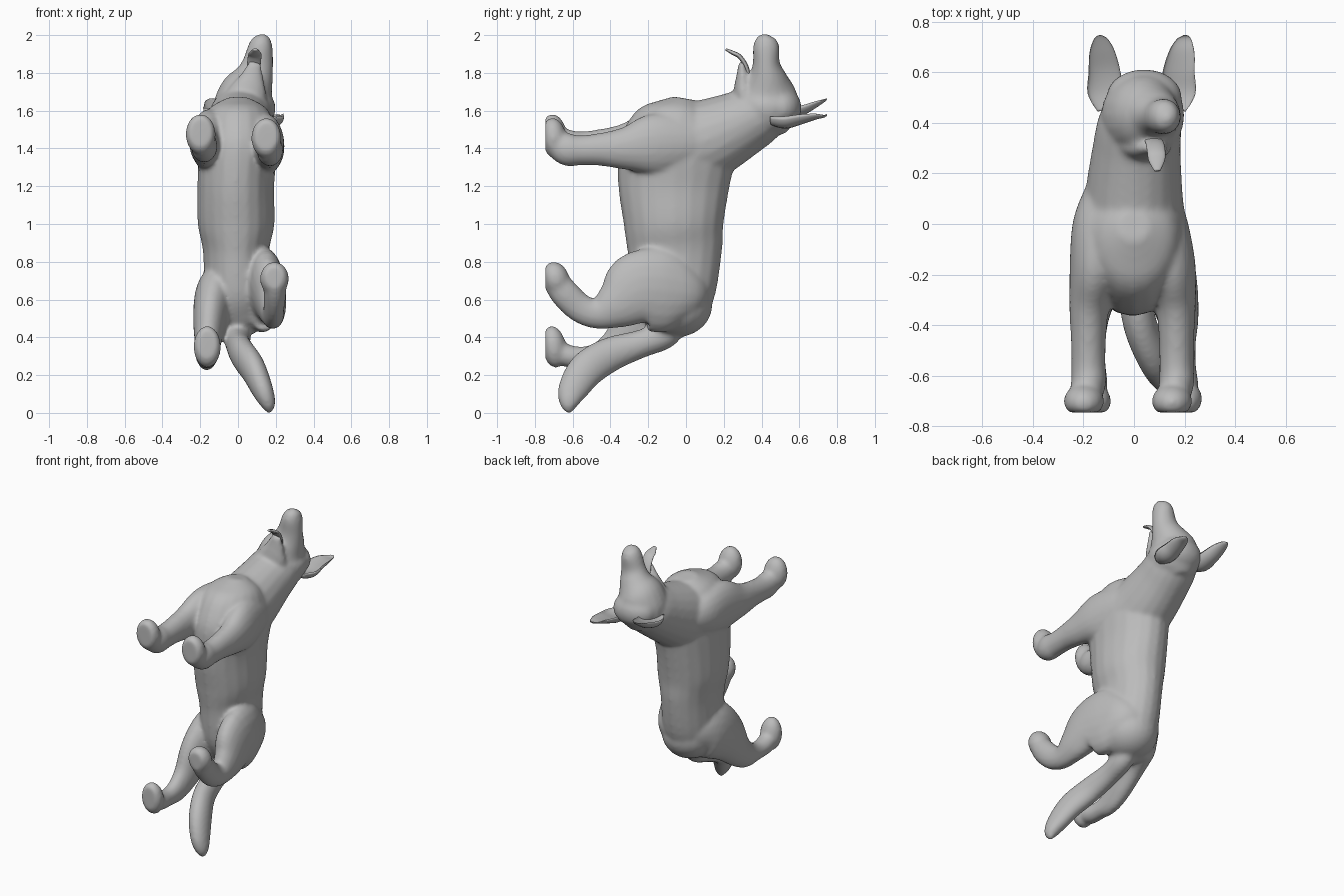
import bpy, bmesh, math
from mathutils import Vector, Matrix

cube = bpy.data.objects.get("Cube")
if cube:
    bpy.data.objects.remove(cube, do_unlink=True)

grey = bpy.data.materials.new("plain grey")
grey.use_nodes = True
grey.diffuse_color = (0.5, 0.5, 0.5, 1)
grey.node_tree.nodes["Principled BSDF"].inputs["Base Color"].default_value = (0.5, 0.5, 0.5, 1)

SIDES = 20
STEPS = 5


def add_object(name, bm):
    bmesh.ops.recalc_face_normals(bm, faces=bm.faces)
    mesh = bpy.data.meshes.new(name)
    bm.to_mesh(mesh)
    bm.free()
    mesh.materials.append(grey)
    ob = bpy.data.objects.new(name, mesh)
    bpy.context.collection.objects.link(ob)
    for p in mesh.polygons:
        p.use_smooth = True
    return ob


def spline(keys):
    """Smooth samples through rows of x, y, z, half width, half depth."""
    rows = [Vector(k) for k in keys]
    rows = [rows[0]] + rows + [rows[-1]]
    out = []
    for a, b, c, d in zip(rows, rows[1:], rows[2:], rows[3:]):
        for s in range(STEPS):
            t = s / STEPS
            out.append(b + (c - a) * (t / 2) + (a * 2 - b * 5 + c * 4 - d) * (t * t / 2)
                       + (b * 3 - a - c * 3 + d) * (t ** 3 / 2))
    return out + [rows[-1]]


def tube(name, keys, cup=0):
    """Loft ellipses along a path; cup hollows the side facing +z."""
    bm = bmesh.new()
    rows = spline(keys)
    rings = []
    for i, r in enumerate(rows):
        tangent = (rows[min(i + 1, len(rows) - 1)] - rows[max(i - 1, 0)]).to_3d().normalized()
        u = Vector((1, 0, 0))
        u = (u - tangent * u.dot(tangent)).normalized()
        v = tangent.cross(u)
        ring = []
        for k in range(SIDES):
            a = math.tau * k / SIDES
            depth = math.sin(a)
            if cup and depth < 0:
                depth *= -cup
            ring.append(bm.verts.new(r.to_3d() + u * math.cos(a) * max(r[3], .004)
                                     + v * depth * max(r[4], .004)))
        rings.append(ring)
    for lo, hi in zip(rings, rings[1:]):
        for k in range(SIDES):
            n = (k + 1) % SIDES
            bm.faces.new((lo[k], lo[n], hi[n], hi[k]))
    bm.faces.new(rings[0])
    bm.faces.new(rings[-1])
    return add_object(name, bm)


def ball(name, centre, radii, tilt=0, sole=None):
    """Ellipsoid, pressed flat at the sole plane when one is given."""
    bm = bmesh.new()
    bmesh.ops.create_uvsphere(bm, u_segments=24, v_segments=16, radius=1)
    m = Matrix.Translation(centre) @ Matrix.Rotation(tilt, 4, 'X') @ Matrix.Diagonal((*radii, 1))
    bmesh.ops.transform(bm, matrix=m, verts=bm.verts)
    if sole is not None:
        for v in bm.verts:
            v.co.y = max(v.co.y, sole)
    return add_object(name, bm)


SOLE = -.745
parts = []

# Torso from rump to chest
parts.append(tube("torso", [
    (0, -.07, .4, .05, .04), (-.005, -.075, .45, .12, .12), (-.005, -.07, .6, .17, .215),
    (-.01, -.06, .85, .175, .25), (-.01, -.065, 1.0, .203, .265), (-.012, -.065, 1.2, .203, .295),
    (0, -.05, 1.4, .207, .31), (0, -.04, 1.52, .195, .26), (0, -.02, 1.61, .15, .16),
    (0, -.01, 1.665, .06, .06)]))
parts.append(ball("rump", (0, -.055, .57), (.18, .195, .17)))

# Neck
parts.append(tube("neck", [
    (0, -.12, 1.37, .15, .2), (0, .0, 1.41, .2, .225), (0, .12, 1.45, .193, .215),
    (.01, .29, 1.53, .175, .18), (.025, .42, 1.6, .16, .15), (.03, .5, 1.64, .1, .09)]))

# Skull and muzzle
parts.append(tube("head", [
    (.02, .46, 1.47, .06, .07), (.025, .45, 1.53, .14, .13), (.035, .43, 1.62, .165, .165),
    (.05, .43, 1.7, .145, .155), (.085, .43, 1.78, .105, .105), (.105, .425, 1.85, .083, .072),
    (.12, .425, 1.94, .065, .07), (.13, .43, 1.985, .044, .05), (.132, .435, 2.003, .01, .012)]))
parts.append(ball("brow", (.04, .5, 1.615), (.15, .112, .11)))
parts.append(tube("lower_jaw", [
    (.03, .33, 1.62, .125, .08), (.055, .305, 1.7, .1, .055),
    (.075, .3, 1.78, .062, .035), (.09, .295, 1.86, .032, .015)]))

# Front legs with paws
for name, x, shoulder, foot_x, dz in (("right", -.18, -.132, -.198, .01),
                                      ("left", .168, .102, .15, -.01)):
    z = 1.405 + dz
    parts.append(tube(name + "_front_leg", [
        (shoulder * .75, .15, z + .03, .085, .09), (shoulder, 0, z + .03, .11, .15),
        (x * .86, -.17, z + .025, .1, .165),
        (x * .98, -.32, z + .005, .08, .115), (x, -.45, z, .07, .088),
        (x, -.56, z - .005, .068, .08), (x, -.63, z, .07, .087), (foot_x, -.7, z + .04, .06, .07)]))
    parts.append(ball(name + "_front_paw", (foot_x, -.7, z + .06), (.08, .068, .108), .12, SOLE))

# Hind legs, the left drawn forward and the right stretched back
parts.append(tube("left_hind_leg", [
    (.02, .1, .62, .05, .06), (.08, .02, .63, .1, .14),
    (.12, -.1, .645, .108, .222), (.152, -.25, .65, .1, .207),
    (.178, -.37, .57, .078, .132), (.185, -.47, .525, .06, .082), (.19, -.56, .555, .055, .078),
    (.195, -.64, .63, .06, .078), (.195, -.69, .7, .06, .07)]))
parts.append(ball("left_hind_paw", (.193, -.69, .71), (.077, .072, .092), .3, SOLE))
parts.append(tube("right_hind_leg", [
    (-.02, .1, .62, .05, .06), (-.07, .01, .62, .1, .13),
    (-.11, -.1, .6, .118, .19), (-.145, -.22, .51, .094, .165),
    (-.16, -.335, .375, .07, .11), (-.165, -.43, .31, .056, .086), (-.165, -.53, .293, .052, .06),
    (-.165, -.62, .3, .06, .06), (-.165, -.69, .33, .055, .06)]))
parts.append(ball("right_hind_paw", (-.163, -.7, .35), (.073, .065, .112), .15, SOLE))

# Tail
parts.append(tube("tail", [
    (0, -.03, .48, .05, .05), (0, -.11, .415, .068, .075), (0, -.24, .365, .066, .075),
    (.025, -.4, .31, .067, .092), (.08, -.525, .23, .067, .097), (.13, -.6, .12, .057, .08),
    (.16, -.62, .045, .04, .05), (.168, -.615, 0, .012, .015)]))

# Fuse the limbs and trunk into one soft skin
with bpy.context.temp_override(active_object=parts[0], object=parts[0],
                               selected_objects=parts, selected_editable_objects=parts):
    bpy.ops.object.join()
body = parts[0]
body.name = "dog_body"
remesh = body.modifiers.new("fuse", 'REMESH')
remesh.mode = 'VOXEL'
remesh.voxel_size = .012
remesh.use_smooth_shade = True
soften = body.modifiers.new("soften", 'SMOOTH')
soften.factor = .5
soften.iterations = 10

# Cupped ears
for name, side, base, tip in (("right_ear", -1, (-.105, 1.615), (-.132, 1.665)),
                              ("left_ear", 1, (.165, 1.57), (.2, 1.582))):
    (bx, bz), (tx, tz) = base, tip
    tube(name, [(bx, .45, bz, .04, .045), (bx + side * .008, .52, bz, .07, .065),
                (bx + side * .012, .6, bz + .01, .063, .055),
                ((bx + tx) / 2 + side * .008, .68, (bz + tz) / 2 + .008, .05, .034),
                (tx, .73, tz - .004, .028, .015), (tx, .745, tz, .008, .005)], cup=.35)

# Tongue hanging over the jaw tip
tube("tongue", [(.07, .34, 1.74, .035, .012), (.082, .32, 1.83, .036, .012),
                (.088, .285, 1.885, .036, .012), (.09, .25, 1.905, .032, .011),
                (.092, .21, 1.925, .012, .006)])
